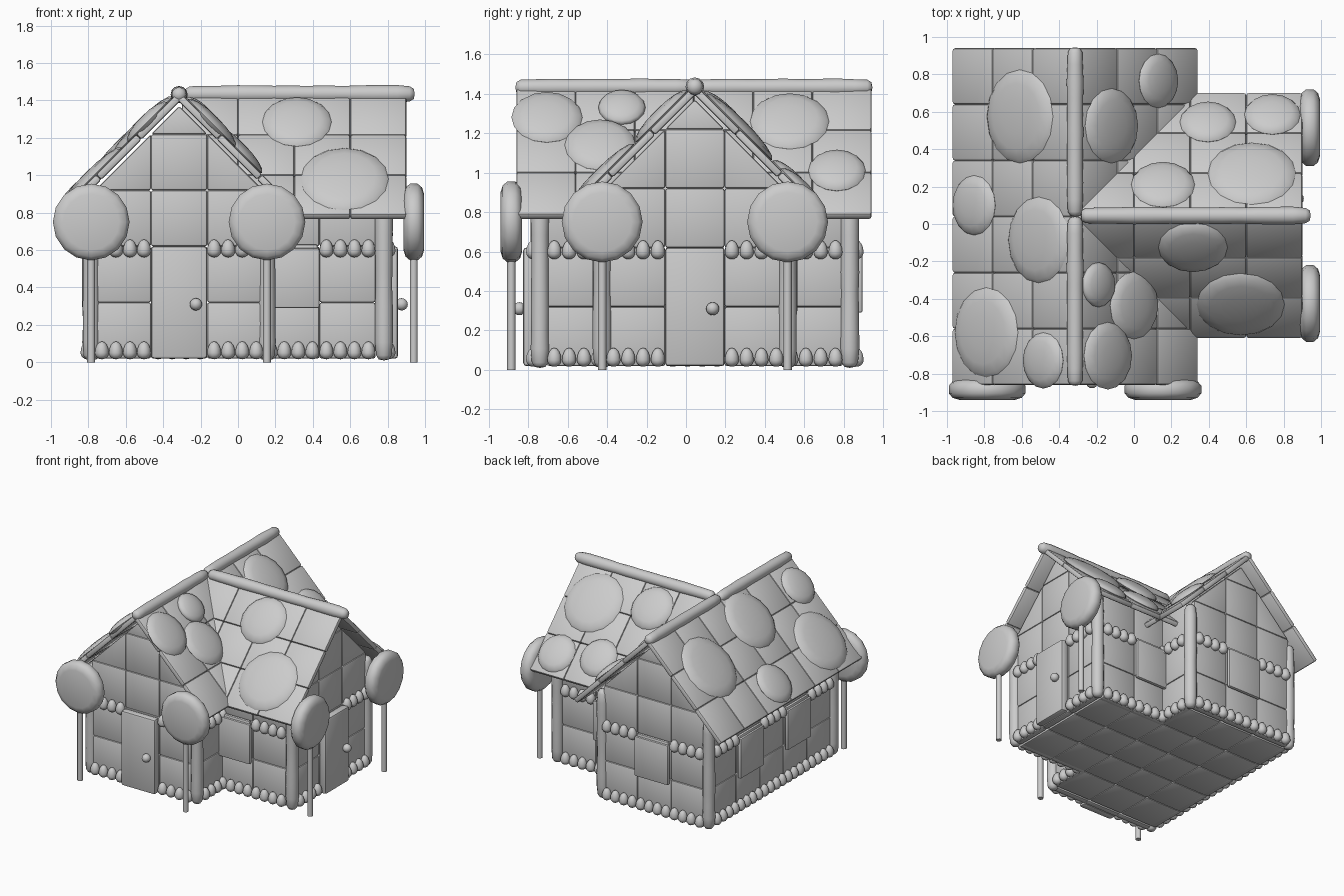
import bpy, bmesh, math, random
from mathutils import Matrix, Vector

random.seed(4)
cube = bpy.data.objects.get("Cube")
if cube:
    bpy.data.objects.remove(cube, do_unlink=True)

grey = bpy.data.materials.new("plain grey")
grey.use_nodes = True
grey.diffuse_color = (0.6, 0.6, 0.6, 1)
grey.node_tree.nodes["Principled BSDF"].inputs["Base Color"].default_value = (0.6, 0.6, 0.6, 1)

X, Y, Z = Vector((1, 0, 0)), Vector((0, 1, 0)), Vector((0, 0, 1))
T = 0.3            # biscuit tile size
BASE = 0.02        # bottom of the walls
CX, CY = -0.315, 0.045   # ridge lines of the two wings
HALF = 1.5 * T
LONG = 2.5 * T
END = 0.735        # outer end of the side wing
RIDGE = 1.42


def finish(name, bm, angle=40):
    bmesh.ops.remove_doubles(bm, verts=bm.verts, dist=1e-5)
    bmesh.ops.recalc_face_normals(bm, faces=bm.faces)
    mesh = bpy.data.meshes.new(name)
    bm.to_mesh(mesh)
    bm.free()
    mesh.materials.append(grey)
    mesh.shade_smooth()
    mesh.set_sharp_from_angle(angle=math.radians(angle))
    obj = bpy.data.objects.new(name, mesh)
    bpy.context.collection.objects.link(obj)


def frame(origin, u, v):
    """Matrix whose local axes are u, v and their normal."""
    m = Matrix((u, v, u.cross(v))).transposed().to_4x4()
    m.translation = origin
    return m


def slabs(name, polys, m, low, high, bevel=0.012):
    """Bevelled flat pieces with the given outlines."""
    bm = bmesh.new()
    for poly in polys:
        face = bm.faces.new([bm.verts.new((a, b, low)) for a, b in poly])
        top = bmesh.ops.extrude_face_region(bm, geom=[face])["geom"]
        bmesh.ops.translate(bm, vec=(0, 0, high - low),
                            verts=[v for v in top if isinstance(v, bmesh.types.BMVert)])
    bmesh.ops.recalc_face_normals(bm, faces=bm.faces)
    bmesh.ops.bevel(bm, geom=bm.edges[:], offset=bevel, segments=2, profile=0.5, affect='EDGES')
    bm.transform(m)
    finish(name, bm)


def rect(a, b, w, h):
    return [(a, b), (a + w, b), (a + w, b + h), (a, b + h)]


def grid(cols, rows):
    return [rect(i * T, j * T, T, T) for i in range(cols) for j in range(rows)]


def lathe(bm, profile, m, segs=16):
    """Turn (radius, height) points around the local z axis."""
    verts = [bm.verts.new((r, 0, z)) for r, z in profile]
    edges = [bm.edges.new(pair) for pair in zip(verts, verts[1:])]
    before = len(bm.verts) - len(verts)
    bmesh.ops.spin(bm, geom=verts + edges, axis=Z, cent=(0, 0, 0), dvec=(0, 0, 0),
                   angle=math.tau, steps=segs, use_duplicate=False)
    bm.verts.ensure_lookup_table()
    bmesh.ops.transform(bm, matrix=m, verts=bm.verts[before:])


def dome(r, up, down, steps=8):
    pts = []
    for k in range(steps + 1):
        a = math.pi * (k / steps - 0.5)
        s = math.sin(a)
        pts.append((max(0, r * math.cos(a)) if 0 < k < steps else 0, s * (up if s > 0 else down)))
    return pts


def log(name, start, direction, length, r):
    """Slightly lumpy stick with rounded ends."""
    pts = [(0, 0), (r * 0.6, r * 0.12), (r * 0.9, r * 0.6)]
    n = int(length / 0.09)
    for k in range(1, n):
        pts.append((r * random.uniform(0.94, 1.06), length * k / n))
    pts += [(r * 0.9, length - r * 0.6), (r * 0.6, length - r * 0.12), (0, length)]
    bm = bmesh.new()
    lathe(bm, pts, Matrix.Translation(start) @ Z.rotation_difference(direction).to_matrix().to_4x4(), 12)
    finish(name, bm, 60)


# Walls with their openings and rows of gumdrops
DROP = dome(0.037, 0.062, 0.034)


def wall(name, x, y, u, cols, gable=False, windows=(), door=None):
    m = frame((x, y, BASE), u, Z)
    out = 0.06 if gable else 0.03
    polys = grid(cols, 3)
    if gable:
        h = 3 * T
        polys += [[(0, h), (T, h), (T, h + T)], rect(T, h, T, T),
                  [(2 * T, h), (3 * T, h), (2 * T, h + T)],
                  [(T, h + T), (2 * T, h + T), (HALF, h + HALF)]]
    slabs(name + "_wall", polys, m, out - 0.05, out)
    for c in windows:
        slabs(name + "_window_frame", [rect(c * T + 0.01, T - 0.02, T - 0.02, T + 0.03)], m, out, out + 0.025, 0.01)
        slabs(name + "_window_pane", [rect(c * T, T - 0.03, T, T + 0.02)], m, out + 0.01, out + 0.04, 0.01)
    if door is not None:
        slabs(name + "_door", [rect(door * T, 0, T, 2 * T)], m, out, out + 0.06, 0.015)
        bm = bmesh.new()
        lathe(bm, dome(0.033, 0.033, 0.033), m @ Matrix.Translation((door * T + 0.24, 0.29, out + 0.08)))
        finish(name + "_door_knob", bm)
    bm = bmesh.new()
    for i in range(cols * 4):
        for z, gaps in ((0.03, ()), (0.575, windows)):
            if i // 4 not in gaps and i // 4 != door:
                spot = m @ Vector(((i + 0.5) * T / 4, z, out + 0.01))
                lathe(bm, DROP, Matrix.Translation(spot), 10)
    finish(name + "_gumdrops", bm, 60)


wall("front", CX - HALF, CY - LONG, X, 3, True, door=1)
wall("back", CX + HALF, CY + LONG, -X, 3, True, windows=(1,))
wall("right_side", CX - HALF, CY + LONG, -Y, 5, windows=(1, 3))
wall("left_side_front", CX + HALF, CY - LONG, Y, 1)
wall("left_side_back", CX + HALF, CY + HALF, Y, 1)
wall("wing_end", END, CY - HALF, Y, 3, True, door=1)
wall("wing_front", CX + HALF, CY - HALF, X, 2, windows=(0,))
wall("wing_back", END, CY + HALF, -X, 2, windows=(1,))

# Floor
slabs("main_floor", grid(3, 5), frame((CX - HALF, CY - LONG, BASE), X, Y), 0, 0.04)
slabs("wing_floor", grid(2, 3), frame((CX + HALF, CY - HALF, BASE), X, Y), 0, 0.04)

# Corner posts
for sy in (-1, 1):
    for sx in (-1, 1):
        log("corner_post", (CX + sx * 0.47, CY + sy * 0.785, 0.01), Z, 0.87, 0.046)
    log("wing_post", (0.78, CY + sy * 0.47, 0.01), Z, 0.87, 0.046)

# Roof slopes of square tiles
S = math.sqrt(0.5)
EAVE = 0.645
SLOPE = EAVE / S / 3
for side in (-1, 1):
    for name, cols, origin, along, down in (
            ("main_roof", 6, (CX, -0.86, RIDGE), Y, Vector((side * S, 0, -S))),
            ("wing_roof", 4, (-0.3, CY, RIDGE), X, Vector((0, side * S, -S)))):
        polys = [rect(i * T, j * SLOPE, T, SLOPE) for i in range(cols) for j in range(3)]
        slabs(name, polys, frame(origin, along, down), -0.02, 0.02)

# Ridge logs
log("main_ridge_front", (CX, -0.865, 1.432), Y, 0.905, 0.043)
log("main_ridge_back", (CX, 0.04, 1.432), Y, 0.905, 0.043)
log("wing_ridge", (-0.285, CY, 1.435), X, 1.23, 0.045)

# Sweets on the roof: x, y, radius
MAIN = [(-0.61, 0.575, 0.25), (-0.855, 0.1, 0.16), (-0.51, -0.085, 0.23), (-0.79, -0.58, 0.24),
        (-0.485, -0.73, 0.15), (-0.12, 0.525, 0.2), (0.13, 0.765, 0.145), (-0.19, -0.325, 0.12),
        (0, -0.435, 0.18), (-0.14, -0.705, 0.18)]
WING = [(0.315, -0.125, 0.185), (0.57, -0.43, 0.235), (0.155, 0.21, 0.17), (0.63, 0.27, 0.235),
        (0.395, 0.545, 0.15), (0.74, 0.585, 0.15)]
for sweets, axis, mid in ((MAIN, 0, CX), (WING, 1, CY)):
    for x, y, r in sweets:
        off = (x, y)[axis] - mid
        normal = Vector((0, 0, 1))
        normal[axis] = math.copysign(1, off)
        turn = Z.rotation_difference(normal.normalized()).to_matrix().to_4x4()
        bm = bmesh.new()
        lathe(bm, dome(r, 0.042, 0.042), Matrix.Translation((x, y, RIDGE - abs(off) + 0.035)) @ turn)
        finish("roof_sweet", bm, 60)

# Lollipops beside the doors
DISC = [(0, -0.055), (0.15, -0.055), (0.185, -0.044), (0.205, -0.02),
        (0.205, 0.02), (0.185, 0.044), (0.15, 0.055), (0, 0.055)]
for x, y, facing in ((CX - 0.47, -0.885, Y), (CX + 0.47, -0.885, Y),
                     (0.94, CY - 0.47, X), (0.94, CY + 0.47, X)):
    bm = bmesh.new()
    lathe(bm, DISC, Matrix.Translation((x, y, 0.75)) @ Z.rotation_difference(facing).to_matrix().to_4x4())
    finish("lollipop", bm, 60)
    bm = bmesh.new()
    lathe(bm, [(0, 0), (0.021, 0), (0.021, 0.6), (0, 0.6)], Matrix.Translation((x, y, 0)), 12)
    finish("lollipop_stick", bm)
